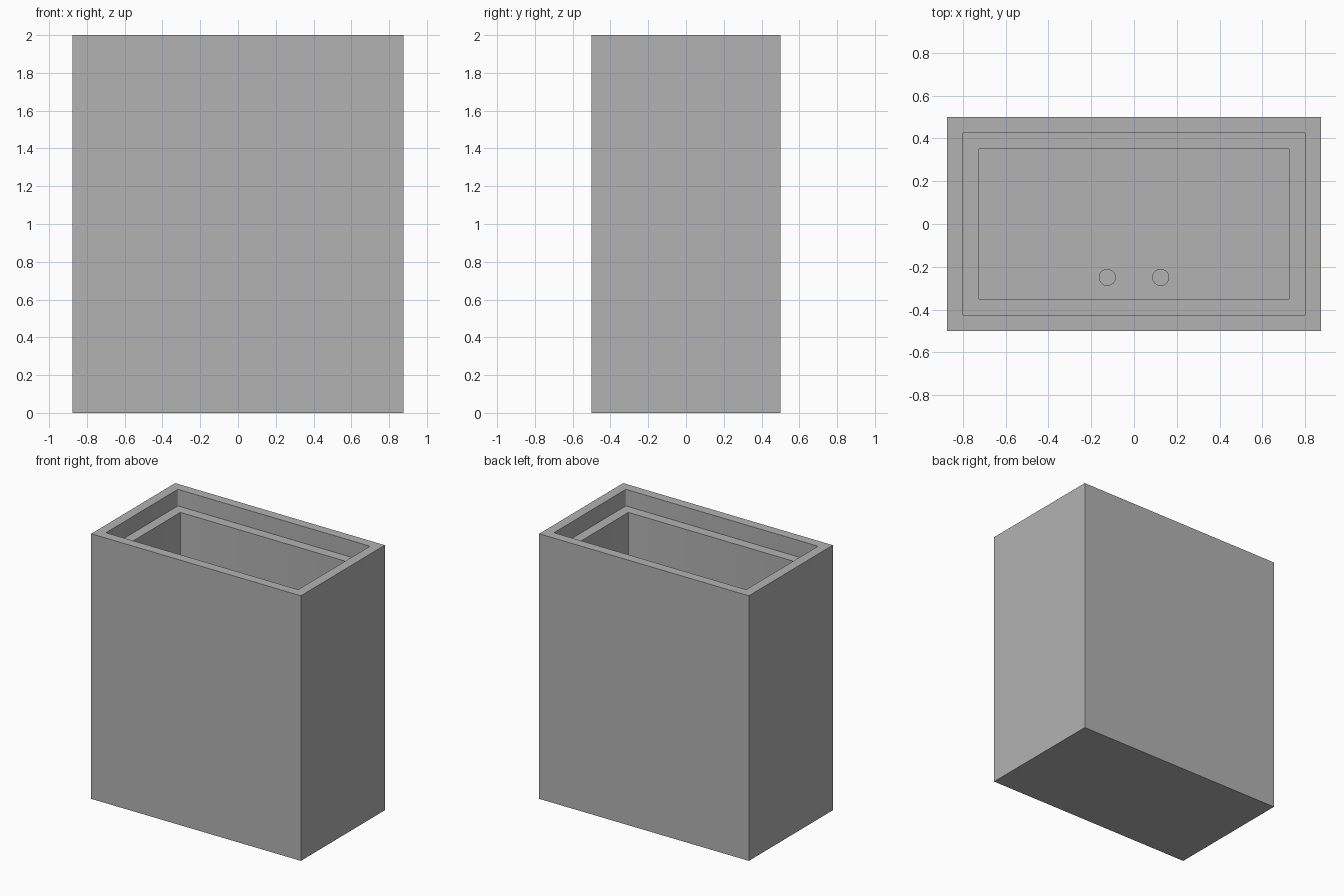
import bpy
import bmesh
from mathutils import Matrix

cube = bpy.data.objects.get("Cube")
if cube:
    bpy.data.objects.remove(cube, do_unlink=True)

grey = bpy.data.materials.new("plain grey")
grey.use_nodes = True
colour = (0.45, 0.45, 0.45, 1)
grey.diffuse_color = colour
grey.node_tree.nodes["Principled BSDF"].inputs["Base Color"].default_value = colour


def add_object(name, bm):
    mesh = bpy.data.meshes.new(name)
    bm.to_mesh(mesh)
    bm.free()
    mesh.materials.append(grey)
    ob = bpy.data.objects.new(name, mesh)
    bpy.context.collection.objects.link(ob)
    return ob


def block(name, width, depth, bottom, top, radius=0):
    """Upright box, optionally with rounded vertical corners."""
    bm = bmesh.new()
    bmesh.ops.create_cube(bm, size=1)
    bmesh.ops.scale(bm, vec=(width, depth, top - bottom), verts=bm.verts)
    bmesh.ops.translate(bm, vec=(0, 0, (top + bottom) / 2), verts=bm.verts)
    if radius:
        upright = [e for e in bm.edges
                   if abs(e.verts[0].co.z - e.verts[1].co.z) > 0.01]
        bmesh.ops.bevel(bm, geom=upright, offset=radius, segments=3,
                        profile=0.5, affect='EDGES')
    return add_object(name, bm)


def peg_hole(name, x, y, bottom, top, radius):
    bm = bmesh.new()
    place = Matrix.Translation((x, y, (bottom + top) / 2))
    bmesh.ops.create_cone(bm, cap_ends=True, segments=32, radius1=radius,
                          radius2=radius, depth=top - bottom, matrix=place)
    return add_object(name, bm)


FLOOR, LEDGE, HEIGHT = 0.15, 1.875, 2.0

# Solid outer shell
box = block("box_body", 1.75, 1.0, 0, HEIGHT)

# Lid recess, main cavity and two blind holes in the floor
cutters = [
    block("lid_recess_cutter", 1.604, 0.857, LEDGE, HEIGHT + 0.1, 0.008),
    block("cavity_cutter", 1.456, 0.705, FLOOR, HEIGHT + 0.05, 0.008),
]
for side, x in (("right", -0.125), ("left", 0.125)):
    cutters.append(peg_hole(side + "_hole_cutter", x, -0.25,
                            FLOOR / 2, FLOOR + 0.1, 0.0375))

for cutter in cutters:
    cutter.hide_render = True
    cutter.hide_set(True)
    cut = box.modifiers.new(cutter.name, 'BOOLEAN')
    cut.operation = 'DIFFERENCE'
    cut.solver = 'EXACT'
    cut.object = cutter

# Apply the cuts, then discard the helpers
bpy.context.view_layer.objects.active = box
box.select_set(True)
for cut in list(box.modifiers):
    bpy.ops.object.modifier_apply(modifier=cut.name)
for cutter in cutters:
    bpy.data.objects.remove(cutter, do_unlink=True)
bpy.ops.object.shade_smooth_by_angle()
